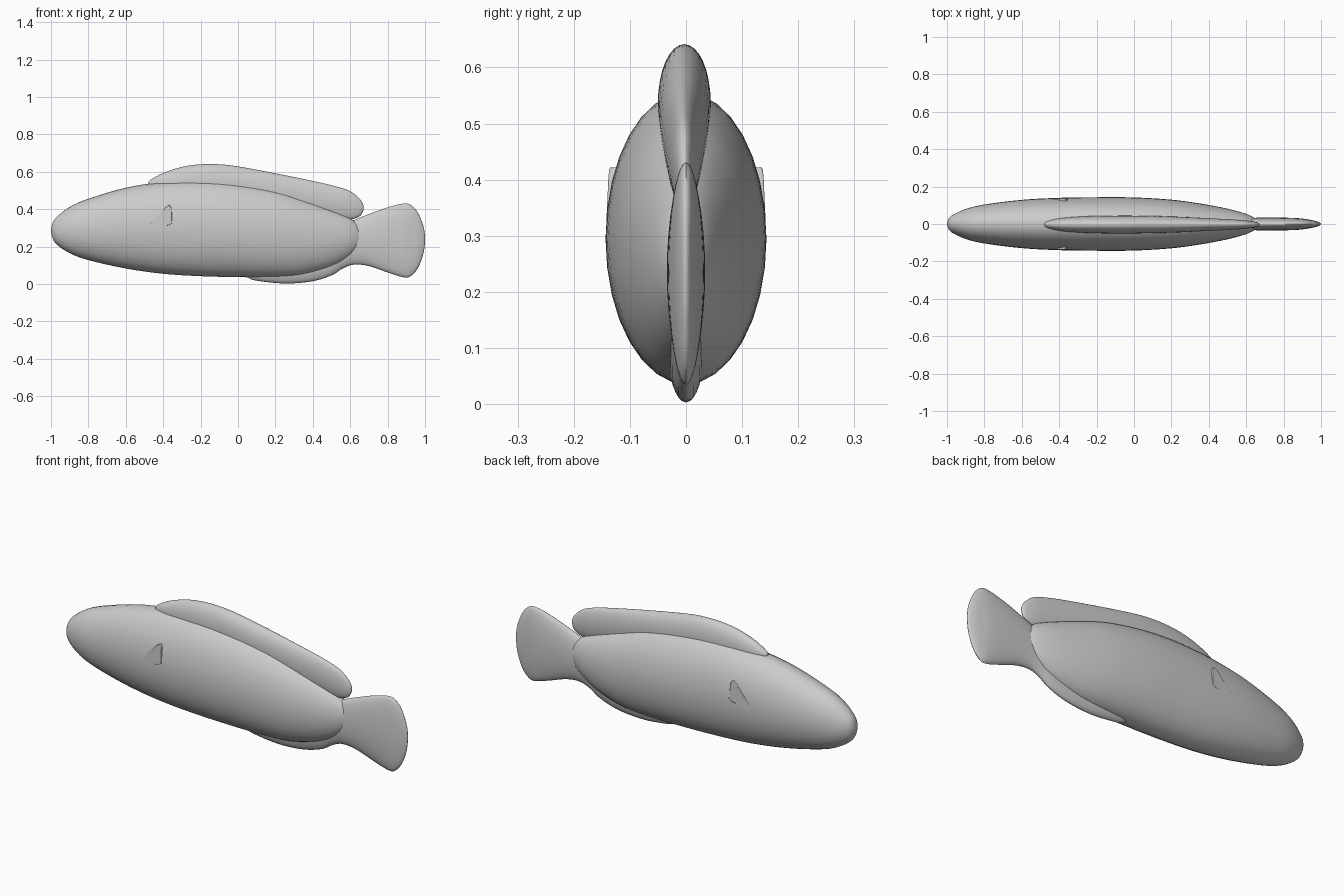
import bpy, bmesh, math
from mathutils import Vector

if "Cube" in bpy.data.objects:
    bpy.data.objects.remove(bpy.data.objects["Cube"])

grey = bpy.data.materials.new("light grey")
grey.diffuse_color = (0.6, 0.6, 0.6, 1)
grey.use_nodes = True
grey.node_tree.nodes["Principled BSDF"].inputs["Base Color"].default_value = grey.diffuse_color


def finish(bm, name):
    bmesh.ops.remove_doubles(bm, verts=bm.verts, dist=1e-5)
    bmesh.ops.recalc_face_normals(bm, faces=bm.faces)
    mesh = bpy.data.meshes.new(name)
    bm.to_mesh(mesh)
    bm.free()
    mesh.materials.append(grey)
    obj = bpy.data.objects.new(name, mesh)
    bpy.context.collection.objects.link(obj)
    bpy.ops.object.select_all(action='DESELECT')
    obj.select_set(True)
    bpy.context.view_layer.objects.active = obj
    bpy.ops.object.shade_smooth_by_angle(angle=math.radians(50))
    return obj


def smooth_rows(rows, steps=4):
    """Catmull-Rom curve through the section rows."""
    p = [Vector(r) for r in rows]
    out = []
    for i in range(len(p) - 1):
        a, b, c, d = p[max(i - 1, 0)], p[i], p[i + 1], p[min(i + 2, len(p) - 1)]
        for k in range(steps):
            t = k / steps
            out.append(0.5 * (2 * b + (c - a) * t + (2 * a - 5 * b + 4 * c - d) * t * t
                              + (3 * b - a - 3 * c + d) * t ** 3))
    return out + [p[-1]]


def loft(name, rows, segs=32, y0=0.0):
    """Elliptical sections along x: (x, bottom z, top z, half width)."""
    bm = bmesh.new()
    rings = []
    for x, lo, hi, w in smooth_rows(rows):
        w, h, mid = max(w, 0), (hi - lo) / 2, (hi + lo) / 2
        rings.append([bm.verts.new((x, y0 + w * math.sin(2 * math.pi * k / segs),
                                    mid + h * math.cos(2 * math.pi * k / segs)))
                      for k in range(segs)])
    for r, s in zip(rings, rings[1:]):
        for k in range(segs):
            n = (k + 1) % segs
            bm.faces.new((r[k], r[n], s[n], s[k]))
    return finish(bm, name)


# Body
loft("body", [
    (-1.0, .285, .285, 0), (-.993, .25, .322, .024), (-.97, .212, .358, .048),
    (-.9, .165, .412, .08), (-.8, .128, .456, .104), (-.6, .083, .515, .129),
    (-.4, .055, .546, .140), (-.2, .042, .555, .143), (0, .037, .54, .142),
    (.2, .036, .504, .13), (.35, .048, .455, .110), (.5, .09, .398, .082),
    (.6, .145, .352, .054), (.65, .195, .31, .03), (.667, .228, .278, .013),
    (.671, .253, .253, 0)])

# Dorsal fin, its lower half sunk into the back
loft("dorsal_fin", [
    (-.48, .54, .54, 0), (-.468, .515, .557, .015), (-.4, .47, .594, .033),
    (-.3, .45, .626, .042), (-.2, .44, .64, .046), (-.1, .435, .64, .047),
    (0, .43, .629, .047), (.2, .405, .592, .043), (.4, .365, .551, .034),
    (.52, .35, .523, .028), (.6, .345, .496, .022), (.65, .362, .456, .014),
    (.668, .388, .428, .007), (.672, .41, .41, 0)], y0=-.003)

# Anal fin flowing into the tail fin
loft("tail_and_anal_fin", [
    (.03, .08, .08, 0), (.06, .03, .13, .02), (.15, .011, .18, .03),
    (.27, .003, .22, .034), (.4, .015, .27, .034), (.5, .046, .30, .033),
    (.56, .083, .32, .033), (.62, .104, .342, .033), (.7, .096, .374, .034),
    (.8, .062, .41, .034), (.88, .037, .43, .031), (.92, .04, .425, .026),
    (.96, .082, .385, .019), (.988, .15, .32, .01), (.998, .205, .275, .004),
    (1.0, .24, .24, 0)])

# Pectoral fins: thin plates lying against the flanks, corners as (x, y, z)
corners = [(-.5, .132, .283), (-.47, .138, .325), (-.385, .138, .412), (-.365, .136, .423),
           (-.355, .139, .405), (-.352, .142, .325), (-.37, .142, .315)]
for side, label in ((1, "left"), (-1, "right")):
    bm = bmesh.new()
    outer = [bm.verts.new((x, side * y, z)) for x, y, z in corners]
    inner = [bm.verts.new((x, side * (y - .03), z)) for x, y, z in corners]
    bm.faces.new(outer)
    bm.faces.new(inner[::-1])
    for i in range(len(corners)):
        j = (i + 1) % len(corners)
        bm.faces.new((outer[i], inner[i], inner[j], outer[j]))
    fin = finish(bm, "pectoral_fin_" + label)
    bevel = fin.modifiers.new("soft edge", 'BEVEL')
    bevel.width, bevel.segments = .003, 2
